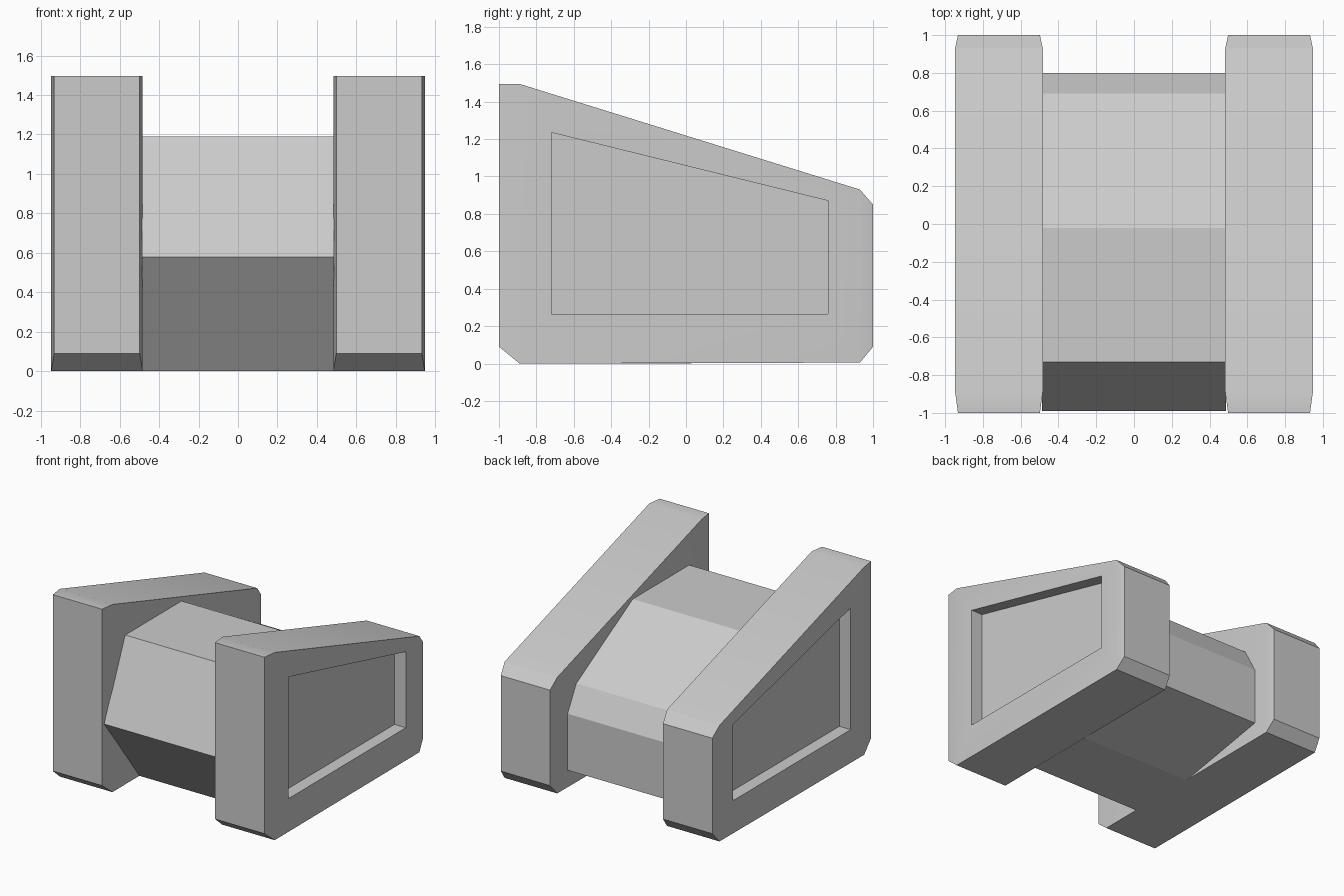
import bpy, bmesh
from math import radians

if "Cube" in bpy.data.objects:
    bpy.data.objects.remove(bpy.data.objects["Cube"])


def finish(bm, name):
    bmesh.ops.recalc_face_normals(bm, faces=bm.faces)
    mesh = bpy.data.meshes.new(name)
    bm.to_mesh(mesh)
    bm.free()
    obj = bpy.data.objects.new(name, mesh)
    bpy.context.collection.objects.link(obj)
    return obj


# Side panel: lofted through cross-sections (y, bottom z, top z, edge inset)
X_IN, X_OUT = 0.483, 0.947
sections = [(-1.0, 0.09, 1.495, 0.015), (-0.89, 0.0, 1.495, 0.0),
            (0.93, 0.005, 0.93, 0.0), (1.0, 0.09, 0.85, 0.015)]
bm = bmesh.new()
rings = []
for y, z0, z1, inset in sections:
    a, b = X_IN + inset, X_OUT - inset
    rings.append([bm.verts.new(p) for p in
                  ((a, y, z0), (b, y, z0), (b, y, z1), (a, y, z1))])
outer = None
for k in range(3):
    for i in range(4):
        j = (i + 1) % 4
        face = bm.faces.new((rings[k][i], rings[k][j], rings[k + 1][j], rings[k + 1][i]))
        if k == 1 and i == 1:
            outer = face
bm.faces.new(rings[0])
bm.faces.new(rings[-1])
bmesh.ops.recalc_face_normals(bm, faces=bm.faces)

# Recessed window in the outer face
bmesh.ops.inset_individual(bm, faces=[outer], thickness=0.1)
for v in outer.verts:
    front, low = v.co.y < 0, v.co.z < 0.5
    v.co.y = -0.72 if front else 0.76
    v.co.z = 0.265 if low else (1.235 if front else 0.87)
bmesh.ops.inset_individual(bm, faces=[outer], thickness=0.0)
for v in outer.verts:
    v.co.x -= 0.1
panels = finish(bm, "side_panels")
panels.modifiers.new("mirror", 'MIRROR').use_axis[0] = True
bpy.context.view_layer.objects.active = panels
panels.select_set(True)
bpy.ops.object.shade_smooth_by_angle(angle=radians(30))
panels.select_set(False)

# Faceted centre body: side profile (y, z) extruded across between the panels
profile = [(-0.55, 0.0), (-0.99, 0.58), (-0.73, 1.19), (-0.02, 1.19),
           (0.69, 0.79), (0.80, 0.59), (0.80, 0.14), (0.02, 0.0)]
bm = bmesh.new()
left = [bm.verts.new((-0.487, y, z)) for y, z in profile]
right = [bm.verts.new((0.487, y, z)) for y, z in profile]
bm.faces.new(left)
bm.faces.new(right)
for i in range(len(profile)):
    j = (i + 1) % len(profile)
    bm.faces.new((left[i], left[j], right[j], right[i]))
finish(bm, "centre_body")
